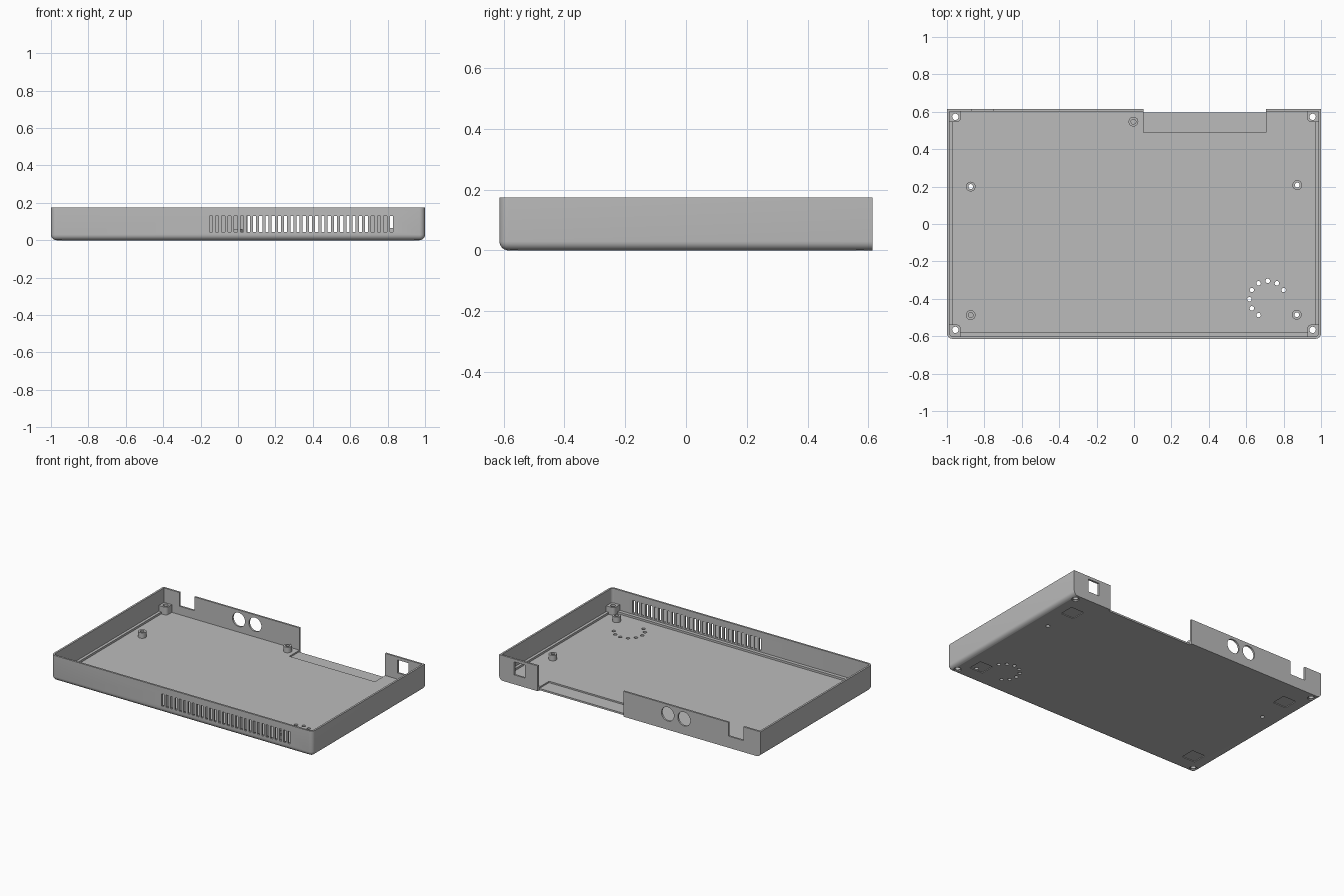
import bpy, bmesh, math
from mathutils import Vector, Matrix

if "Cube" in bpy.data.objects:
    bpy.data.objects.remove(bpy.data.objects["Cube"])

GREY = bpy.data.materials.new("plain_grey")
GREY.diffuse_color = (0.5, 0.5, 0.5, 1)
GREY.use_nodes = True
GREY.node_tree.nodes["Principled BSDF"].inputs["Base Color"].default_value = GREY.diffuse_color
H, X, Y, FLOOR, WALL = 0.175, 1.0, 0.614, 0.022, 0.013


def finish(bm, name):
    bmesh.ops.recalc_face_normals(bm, faces=bm.faces)
    me = bpy.data.meshes.new(name)
    bm.to_mesh(me)
    bm.free()
    ob = bpy.data.objects.new(name, me)
    bpy.context.collection.objects.link(ob)
    me.materials.append(GREY)
    return ob


def add_box(bm, lo, hi):
    lo, hi = Vector(lo), Vector(hi)
    m = Matrix.Translation((lo + hi) / 2) @ Matrix.Diagonal((*(hi - lo), 1))
    return bmesh.ops.create_cube(bm, size=1, matrix=m)["verts"]


def box(name, lo, hi):
    bm = bmesh.new()
    add_box(bm, lo, hi)
    return finish(bm, name)


def add_rod(bm, centre, r, depth, along_y=False, seg=24):
    m = Matrix.Translation(centre)
    if along_y:
        m = m @ Matrix.Rotation(math.pi / 2, 4, "X")
    bmesh.ops.create_cone(bm, cap_ends=True, segments=seg, radius1=r, radius2=r,
                          depth=depth, matrix=m)


def cut(ob, cutter, op="DIFFERENCE"):
    """Apply a boolean and discard the cutter."""
    mod = ob.modifiers.new("cut", "BOOLEAN")
    mod.operation, mod.object, mod.solver = op, cutter, "EXACT"
    cutter.hide_render = True
    dg = bpy.context.evaluated_depsgraph_get()
    me = bpy.data.meshes.new_from_object(ob.evaluated_get(dg))
    ob.modifiers.clear()
    ob.data = me
    bpy.data.objects.remove(cutter)


def shade(ob):
    bpy.ops.object.select_all(action="DESELECT")
    ob.select_set(True)
    bpy.context.view_layer.objects.active = ob
    bpy.ops.object.shade_smooth_by_angle(angle=math.radians(30))


# Tray: block rounded at the bottom and front corners, square at the back
bm = bmesh.new()
add_box(bm, (-X, -Y, 0), (X, Y, H))
edges = []
for e in bm.edges:
    a, b = e.verts[0].co, e.verts[1].co
    mid = (a + b) / 2
    bottom = mid.z < 0.01 and mid.y < Y - 0.01
    corner = abs(a.z - b.z) > 0.1 and mid.y < 0
    if bottom or corner:
        edges.append(e)
bmesh.ops.bevel(bm, geom=edges, offset=0.03, segments=6, profile=0.5, affect="EDGES")
tray = finish(bm, "tray")

# Hollow interior with rounded front corners
bm = bmesh.new()
add_box(bm, (-X + WALL, -Y + WALL, FLOOR), (X - WALL, Y - WALL, H + 0.1))
edges = [e for e in bm.edges if abs(e.verts[0].co.z - e.verts[1].co.z) > 0.1
         and e.verts[0].co.y < 0]
bmesh.ops.bevel(bm, geom=edges, offset=0.018, segments=4, profile=0.5, affect="EDGES")
cut(tray, finish(bm, "cavity"))

# Rear connector opening and the shallow shelf in front of it
cut(tray, box("opening", (0.05, 0.595, -0.1), (0.705, 0.7, 0.3)))
cut(tray, box("shelf_recess", (0.05, 0.49, 0.012), (0.705, 0.65, 0.3)))

# Vent slots, rear notch, rear socket window, rear round ports, foot recesses
bm = bmesh.new()
for i in range(30):
    x = -0.145 + i * 0.0333
    add_box(bm, (x - 0.0085, -0.7, 0.045), (x + 0.0085, -0.58, 0.13))
add_box(bm, (-0.87, 0.58, 0.08), (-0.755, 0.7, 0.3))
add_box(bm, (0.80, 0.58, 0.065), (0.885, 0.7, 0.155))
for x in (-0.415, -0.29):
    add_rod(bm, (x, Y, 0.108), 0.048, 0.1, True, 32)
for x in (-0.86, 0.86):
    for y in (0.43, -0.45):
        add_box(bm, (x - 0.05, y - 0.05, -0.05), (x + 0.05, y + 0.05, 0.005))
cut(tray, finish(bm, "wall_cutters"))

# Drilled floor: speaker holes, corner screw holes with counterbores, post holes
CORNERS = [(-0.955, 0.573), (0.955, 0.573), (-0.955, -0.566), (0.955, -0.566)]
POSTS = [(-0.873, 0.2, True), (0.873, 0.208, True), (-0.873, -0.487, False),
         (0.87, -0.485, True), (-0.003, 0.547, False)]
bm = bmesh.new()
for k in range(1, 9):
    a = math.radians(30 * k)
    add_rod(bm, (0.715 + 0.098 * math.cos(a), -0.402 + 0.098 * math.sin(a), 0), 0.012, 0.2, seg=16)
for x, y in CORNERS:
    add_rod(bm, (x, y, 0), 0.017, 0.3)
for x, y, through in POSTS:
    if through:
        add_rod(bm, (x, y, 0), 0.013, 0.2)
cut(tray, finish(bm, "drills"))
bm = bmesh.new()
for x, y in CORNERS:
    add_rod(bm, (x, y, 0), 0.024, 0.016)
cut(tray, finish(bm, "counterbores"))
shade(tray)

# Low ledges along the inside of the side and front walls
for s, side in ((-1, "left"), (1, "right")):
    xs = sorted((s * (X - WALL), s * 0.968))
    box(side + "_ledge", (xs[0], -0.54, FLOOR), (xs[1], 0.545, 0.036))
box("front_ledge", (-0.93, -Y + WALL, FLOOR), (0.93, -0.577, 0.036))

# Corner bosses: rounded blocks with a screw hole
for n, (x, y) in enumerate(CORNERS):
    sx, sy = math.copysign(1, x), math.copysign(1, y)
    wall_x, wall_y = sx * (X - WALL), sy * (Y - WALL)
    in_x, in_y = x - sx * 0.028, y - sy * 0.028
    bm = bmesh.new()
    add_box(bm, (min(wall_x, in_x), min(wall_y, in_y), FLOOR - 0.002),
            (max(wall_x, in_x), max(wall_y, in_y), 0.075))
    edges = [e for e in bm.edges if abs(e.verts[0].co.z - e.verts[1].co.z) > 0.01
             and not (abs(e.verts[0].co.x - wall_x) < 1e-4 and sy * e.verts[0].co.y < sy * y)
             and abs(e.verts[0].co.x - in_x) < 1e-4 and abs(e.verts[0].co.y - in_y) < 1e-4]
    bmesh.ops.bevel(bm, geom=edges, offset=0.02, segments=5, profile=0.5, affect="EDGES")
    boss = finish(bm, "corner_boss_%d" % (n + 1))
    bm = bmesh.new()
    add_rod(bm, (x, y, 0), 0.017, 0.4)
    cut(boss, finish(bm, "bore"))
    shade(boss)

# Round mounting posts
for n, (x, y, through) in enumerate(POSTS):
    bm = bmesh.new()
    add_rod(bm, (x, y, 0.04), 0.026, 0.04)
    post = finish(bm, "mounting_post_%d" % (n + 1))
    bm = bmesh.new()
    add_rod(bm, (x, y, 0.076), 0.013, 0.2 if through else 0.1)
    cut(post, finish(bm, "bore"))
    shade(post)
